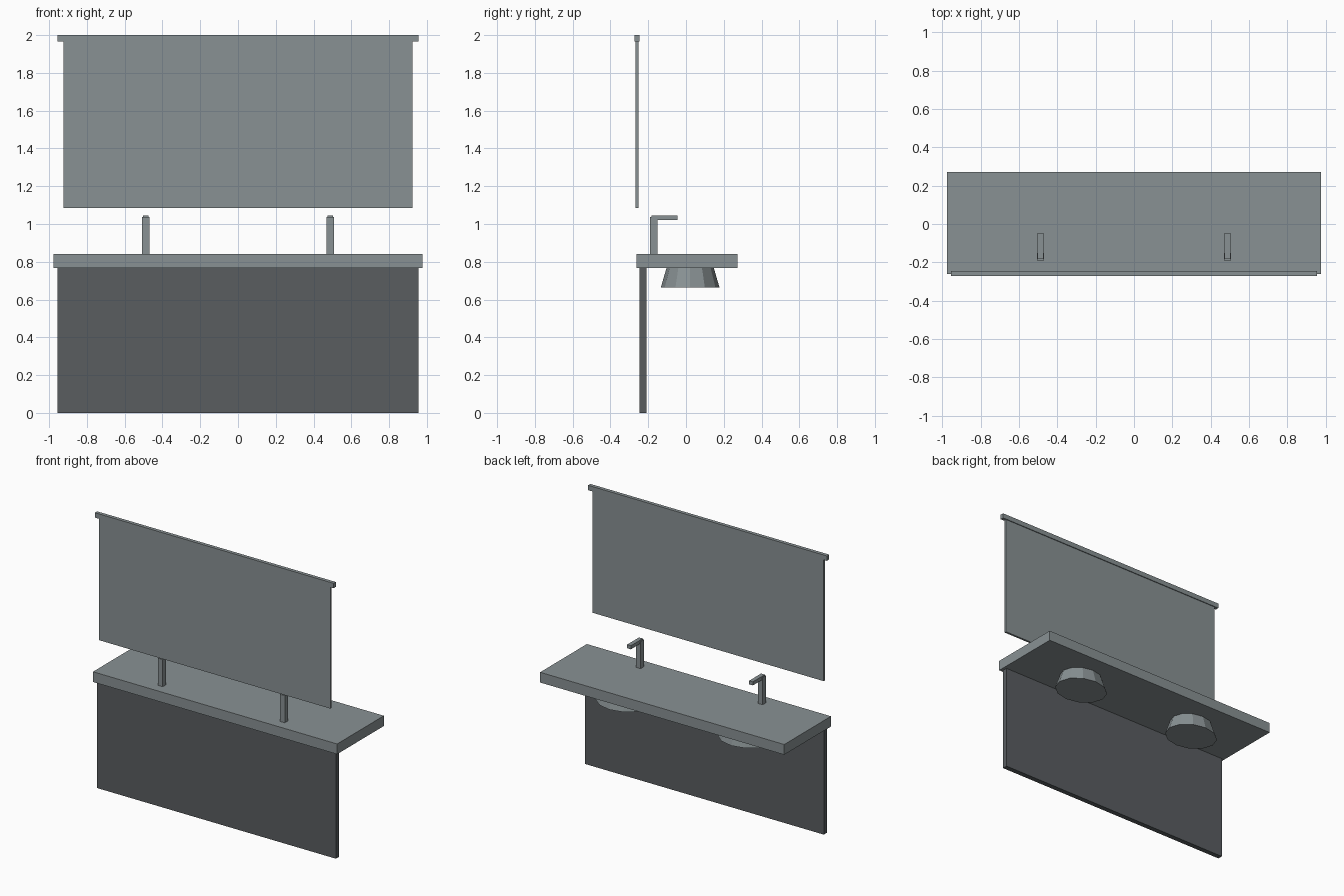
import bpy
import bmesh
from mathutils import Matrix

cube = bpy.data.objects.get("Cube")
if cube:
    bpy.data.objects.remove(cube, do_unlink=True)


def material(name, rgb):
    mat = bpy.data.materials.new(name)
    mat.use_nodes = True
    color = (*rgb, 1)
    mat.diffuse_color = color
    mat.node_tree.nodes["Principled BSDF"].inputs["Base Color"].default_value = color
    return mat


light_grey = material("light_grey", (0.25, 0.285, 0.295))
dark_grey = material("dark_grey", (0.1, 0.11, 0.118))


def finish(name, bm, mat):
    mesh = bpy.data.meshes.new(name)
    bmesh.ops.recalc_face_normals(bm, faces=bm.faces)
    bm.to_mesh(mesh)
    bm.free()
    mesh.materials.append(mat)
    obj = bpy.data.objects.new(name, mesh)
    bpy.context.collection.objects.link(obj)
    return obj


def box(name, x, y, z, mat):
    """Box spanning the (min, max) pairs x, y and z."""
    spans = (x, y, z)
    bm = bmesh.new()
    bmesh.ops.create_cube(bm, size=1)
    for v in bm.verts:
        v.co = [(a + b) / 2 + c * (b - a) for c, (a, b) in zip(v.co, spans)]
    return finish(name, bm, mat)


def basin(name, x, mat):
    """Oval twelve-sided bowl, wider at its foot, under the counter."""
    bottom, top = 0.665, 0.768
    bm = bmesh.new()
    bmesh.ops.create_cone(bm, cap_ends=True, segments=12, radius1=0.155,
                          radius2=0.125, depth=top - bottom)
    bmesh.ops.scale(bm, vec=(1.23, 1, 1), verts=bm.verts)
    bmesh.ops.transform(bm, matrix=Matrix.Translation((x, 0.022, (top + bottom) / 2)),
                        verts=bm.verts)
    return finish(name, bm, mat)


# Counter and the panel that holds it up
box("counter", (-0.976, 0.976), (-0.262, 0.272), (0.767, 0.841), light_grey)
box("support_panel", (-0.955, 0.955), (-0.246, -0.21), (0, 0.767), dark_grey)

# Mirror with its top rail
box("mirror", (-0.925, 0.925), (-0.267, -0.252), (1.085, 1.97), light_grey)
box("mirror_rail", (-0.955, 0.955), (-0.272, -0.246), (1.965, 2), light_grey)

# A tap and a basin on each side
for side, sign in (("left", 1), ("right", -1)):
    x = sign * 0.488
    box(side + "_tap_post", (x - 0.019, x + 0.019), (-0.19, -0.151), (0.841, 1.037), light_grey)
    box(side + "_tap_spout", (x - 0.015, x + 0.015), (-0.182, -0.046), (1.02, 1.046), light_grey)
    basin(side + "_basin", x, light_grey)
